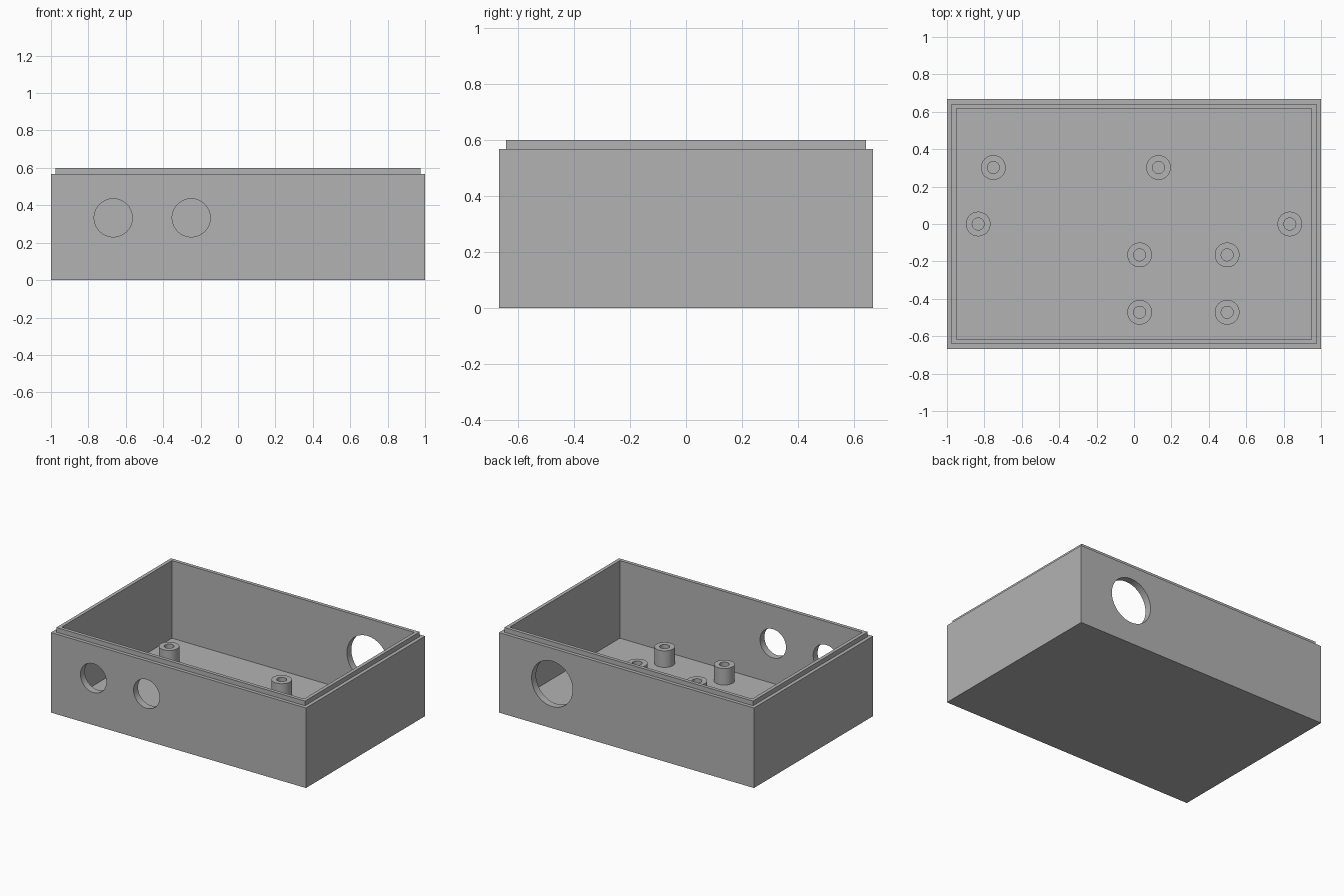
import bpy, bmesh, math
from mathutils import Matrix

if "Cube" in bpy.data.objects:
    bpy.data.objects.remove(bpy.data.objects["Cube"], do_unlink=True)

grey = bpy.data.materials.new("plain grey")
grey.use_nodes = True
colour = (0.45, 0.45, 0.45, 1)
grey.diffuse_color = colour
grey.node_tree.nodes["Principled BSDF"].inputs["Base Color"].default_value = colour

WALL, FLOOR = 0.05, 0.05
HALF_X, HALF_Y = 1.0, 0.667
BODY_TOP, LIP_TOP, POST_TOP = 0.567, 0.6, 0.167


def finish(bm, name):
    bmesh.ops.recalc_face_normals(bm, faces=bm.faces)
    mesh = bpy.data.meshes.new(name)
    bm.to_mesh(mesh)
    bm.free()
    mesh.materials.append(grey)
    obj = bpy.data.objects.new(name, mesh)
    bpy.context.collection.objects.link(obj)
    return obj


def select_only(obj):
    bpy.ops.object.select_all(action='DESELECT')
    obj.select_set(True)
    bpy.context.view_layer.objects.active = obj


def bridge(bm, loops):
    """Join consecutive closed loops of vertices with quads."""
    for a, b in zip(loops, loops[1:]):
        n = len(a)
        for i in range(n):
            j = (i + 1) % n
            bm.faces.new((a[i], a[j], b[j], b[i]))


# Open box: rectangular rings as (inset from outer wall, height)
def make_box():
    bm = bmesh.new()
    step = WALL / 2
    rings = [(0, 0), (0, BODY_TOP), (step, BODY_TOP), (step, LIP_TOP),
             (WALL, LIP_TOP), (WALL, FLOOR)]
    loops = [[bm.verts.new((sx * (HALF_X - d), sy * (HALF_Y - d), z))
              for sx, sy in ((-1, -1), (1, -1), (1, 1), (-1, 1))]
             for d, z in rings]
    bridge(bm, loops)
    bm.faces.new(loops[0])
    bm.faces.new(loops[-1])
    return finish(bm, "box_shell")


# Round cable hole through the front (side -1) or back (side 1) wall
def cut_hole(box, x, z, radius, side):
    bm = bmesh.new()
    place = Matrix.Translation((x, side * HALF_Y, z)) @ Matrix.Rotation(math.pi / 2, 4, 'X')
    bmesh.ops.create_cone(bm, cap_ends=True, segments=64, radius1=radius,
                          radius2=radius, depth=0.3, matrix=place)
    cutter = finish(bm, "hole_cutter")
    cutter.hide_render = True
    select_only(box)
    mod = box.modifiers.new("hole", 'BOOLEAN')
    mod.operation = 'DIFFERENCE'
    mod.solver = 'EXACT'
    mod.object = cutter
    bpy.ops.object.modifier_apply(modifier=mod.name)
    bpy.data.objects.remove(cutter, do_unlink=True)


# Hollow screw post standing on the floor
def make_post(name, x, y, outer=0.066, inner=0.032, sides=48):
    bm = bmesh.new()
    base = FLOOR - 0.005
    profile = [(outer, base), (outer, POST_TOP), (inner, POST_TOP), (inner, base)]
    angles = [math.tau * i / sides for i in range(sides)]
    loops = [[bm.verts.new((r * math.cos(a), r * math.sin(a), z)) for a in angles]
             for r, z in profile]
    bridge(bm, loops + loops[:1])
    post = finish(bm, name)
    post.location = (x, y, 0)
    return post


box = make_box()
for x in (-0.667, -0.25):
    cut_hole(box, x, 0.333, 0.102, -1)
cut_hole(box, 0.583, 0.315, 0.161, 1)

# Post groups: side pair, rear pair, and a rectangle of four
parts = [box]
parts += [make_post("side_post", x, 0) for x in (-0.833, 0.833)]
parts += [make_post("rear_post", x, 0.302) for x in (-0.752, 0.131)]
parts += [make_post("board_post", x, y) for x in (0.03, 0.498) for y in (-0.165, -0.472)]

for part in parts:
    select_only(part)
    bpy.ops.object.shade_smooth_by_angle(angle=math.radians(30))
